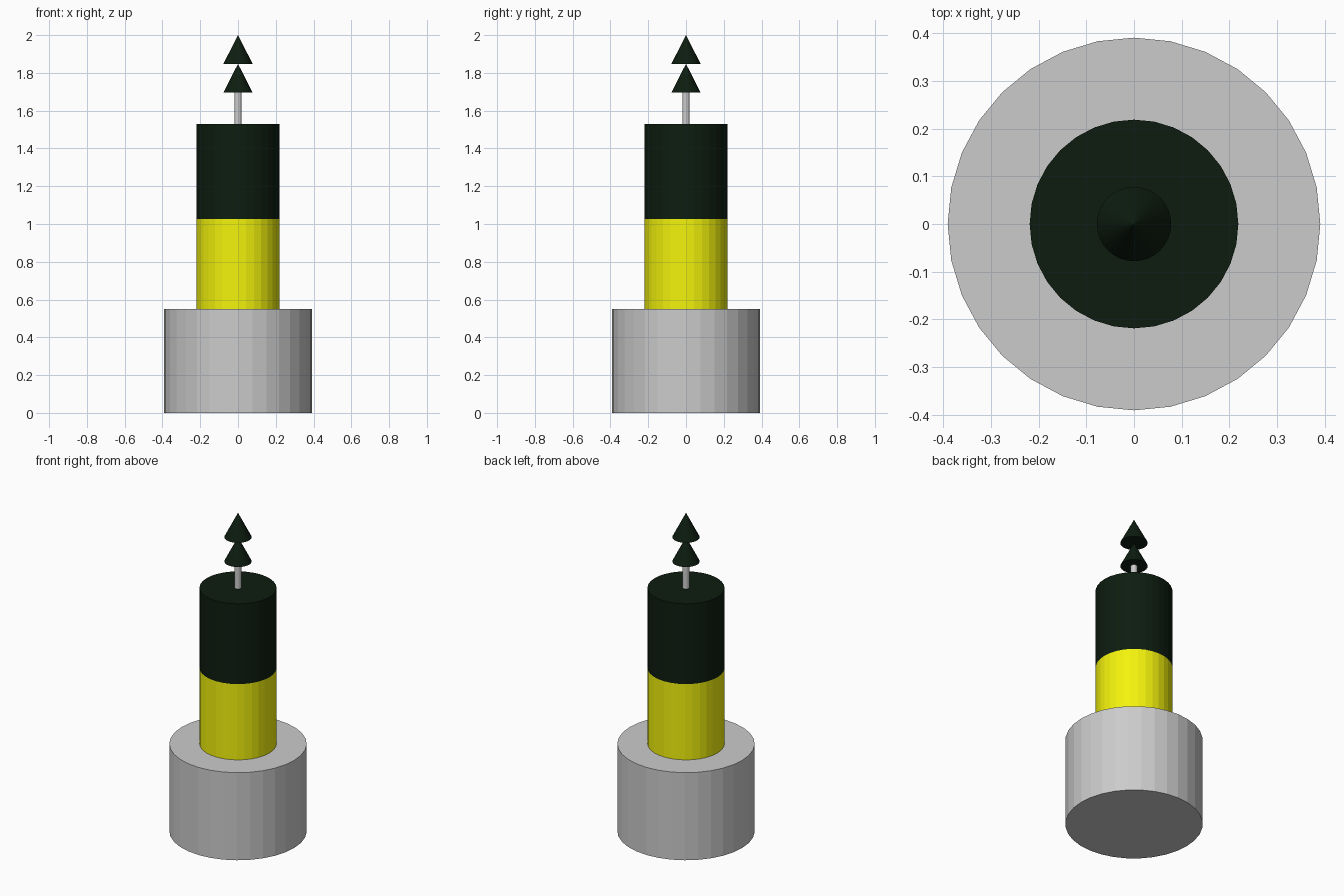
import bpy

if "Cube" in bpy.data.objects:
    bpy.data.objects.remove(bpy.data.objects["Cube"])


def material(name, rgb):
    mat = bpy.data.materials.new(name)
    mat.diffuse_color = (*rgb, 1)
    mat.use_nodes = True
    mat.node_tree.nodes["Principled BSDF"].inputs["Base Color"].default_value = mat.diffuse_color
    return mat


def turned(name, r_bottom, r_top, z0, z1, mat=None):
    """Upright flat-faceted cylinder or cone between two heights."""
    bpy.ops.mesh.primitive_cone_add(vertices=32, radius1=r_bottom, radius2=r_top,
                                    depth=z1 - z0, location=(0, 0, (z0 + z1) / 2))
    obj = bpy.context.object
    obj.name = name
    if mat:
        obj.data.materials.append(mat)
    return obj


dark_green = material("dark_green", (0.004, 0.012, 0.005))
yellow = material("yellow", (0.9, 0.9, 0.004))

# Base and two-colour body
turned("base", 0.391, 0.391, 0, 0.55)
turned("lower_body", 0.219, 0.219, 0.55, 1.026, yellow)
turned("upper_body", 0.219, 0.219, 1.026, 1.53, dark_green)

# Mast with two stacked cone topmarks
turned("mast", 0.019, 0.019, 1.53, 1.70)
for i, z in enumerate((1.695, 1.847)):
    turned(f"topmark_cone_{i + 1}", 0.078, 0, z, z + 0.153, dark_green)
